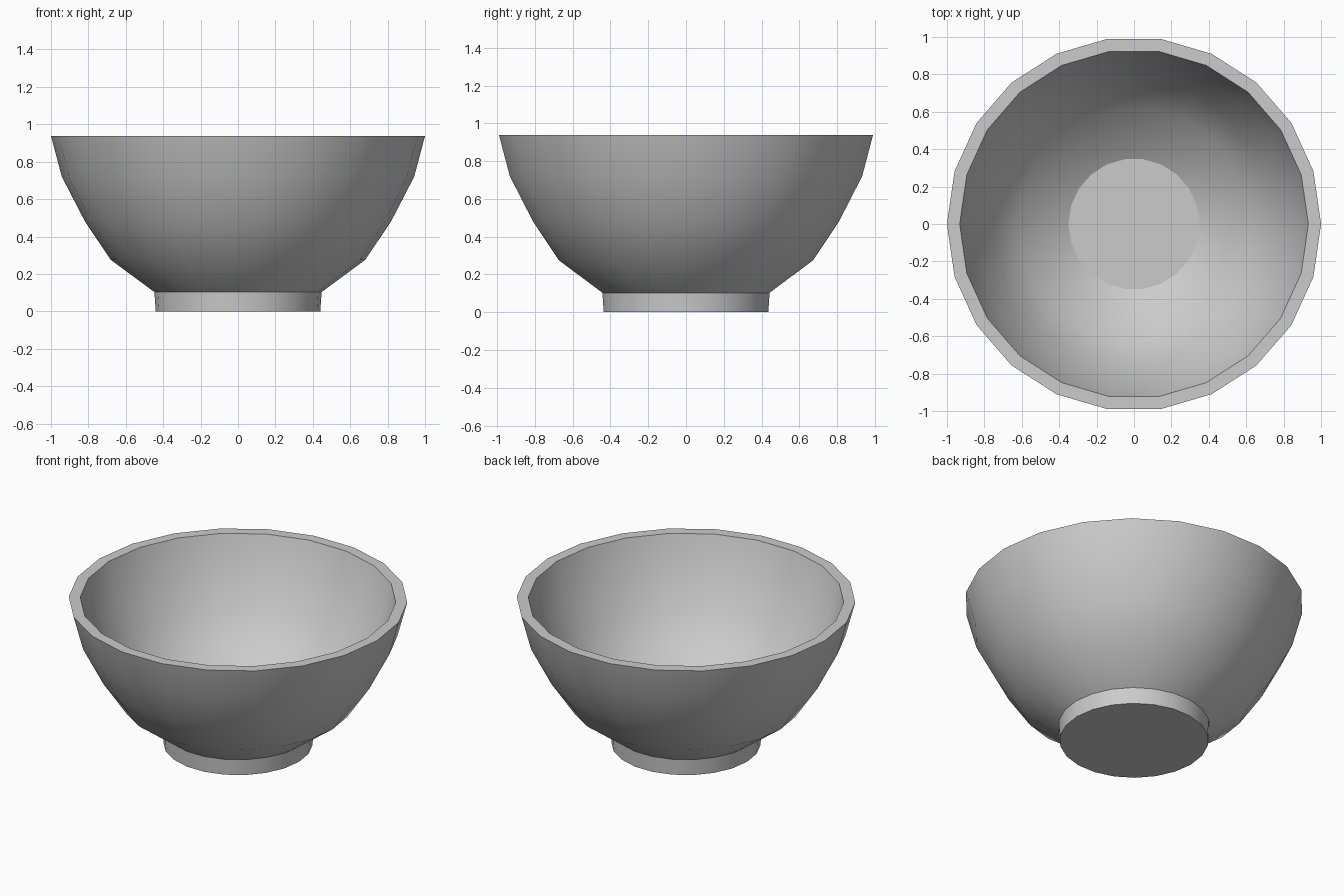
import bpy, bmesh, math

if "Cube" in bpy.data.objects:
    bpy.data.objects.remove(bpy.data.objects["Cube"])

SIDES = 22

# Profile (radius, height): foot, outer wall, rim, inner wall, inner floor
profile = [(0.44, 0.0), (0.447, 0.103), (0.68, 0.275), (0.818, 0.48),
           (0.942, 0.72), (1.0, 0.938), (0.932, 0.938), (0.875, 0.74),
           (0.755, 0.515), (0.622, 0.32), (0.35, 0.155)]

bm = bmesh.new()
rings = []
for r, z in profile:
    rings.append([bm.verts.new((r * math.cos(2 * math.pi * i / SIDES),
                                r * math.sin(2 * math.pi * i / SIDES), z))
                  for i in range(SIDES)])

# Walls between neighbouring rings
for a, b in zip(rings, rings[1:]):
    for i in range(SIDES):
        j = (i + 1) % SIDES
        bm.faces.new((a[i], a[j], b[j], b[i]))

# Flat underside and inner floor
bm.faces.new(rings[0][::-1])
bm.faces.new(rings[-1])

mesh = bpy.data.meshes.new("bowl")
bm.to_mesh(mesh)
bm.free()
bowl = bpy.data.objects.new("bowl", mesh)
bpy.context.collection.objects.link(bowl)

# Smooth walls, crisp rim and foot
bpy.context.view_layer.objects.active = bowl
bowl.select_set(True)
bpy.ops.object.shade_smooth_by_angle(angle=math.radians(30))
